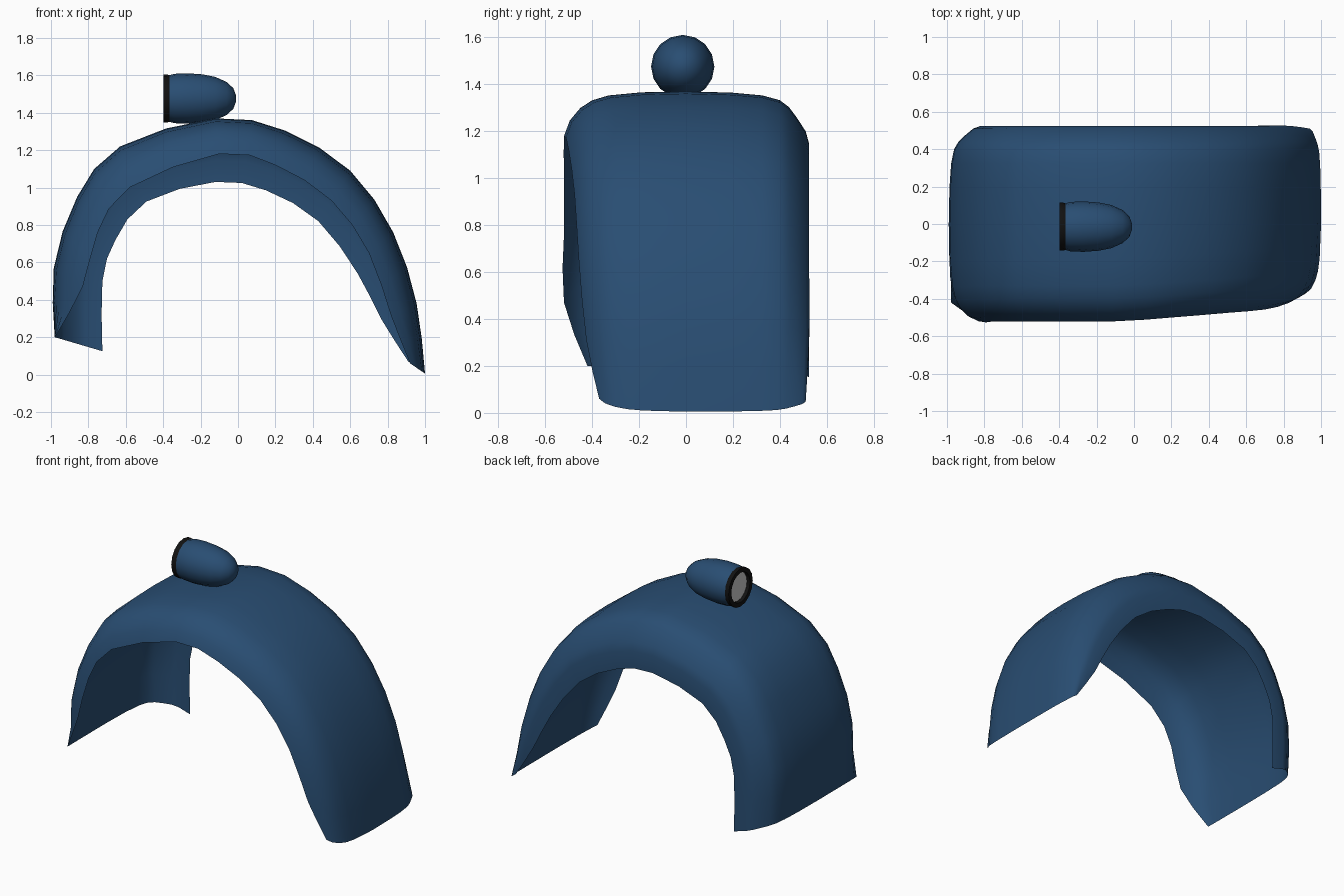
import bpy, bmesh, math
from mathutils import Vector

if "Cube" in bpy.data.objects:
    bpy.data.objects.remove(bpy.data.objects["Cube"])


def material(name, rgb):
    m = bpy.data.materials.new(name)
    m.diffuse_color = (*rgb, 1)
    m.use_nodes = True
    m.node_tree.nodes["Principled BSDF"].inputs["Base Color"].default_value = m.diffuse_color
    return m


def make_object(name, verts, faces, mat=None, angle=40):
    me = bpy.data.meshes.new(name)
    me.from_pydata(verts, [], faces)
    bm = bmesh.new()
    bm.from_mesh(me)
    bmesh.ops.remove_doubles(bm, verts=bm.verts, dist=0.0005)
    bmesh.ops.recalc_face_normals(bm, faces=bm.faces)
    top = max(bm.faces, key=lambda f: f.calc_center_median().z)
    if top.normal.z < 0:
        bmesh.ops.reverse_faces(bm, faces=bm.faces)
    bm.to_mesh(me)
    bm.free()
    ob = bpy.data.objects.new(name, me)
    bpy.context.collection.objects.link(ob)
    if mat:
        me.materials.append(mat)
    bpy.ops.object.select_all(action='DESELECT')
    ob.select_set(True)
    bpy.context.view_layer.objects.active = ob
    bpy.ops.object.shade_smooth_by_angle(angle=math.radians(angle))
    return ob


def grid_faces(rows, cols):
    return [(i * cols + j, i * cols + j + 1, (i + 1) * cols + j + 1, (i + 1) * cols + j)
            for i in range(rows - 1) for j in range(cols - 1)]


def spline(rows):
    # doubles the stations with Catmull-Rom midpoints
    rows = [Vector(r) for r in rows]
    out = []
    for i in range(len(rows) - 1):
        b, c = rows[i], rows[i + 1]
        a = rows[i - 1] if i else 2 * b - c
        d = rows[i + 2] if i + 2 < len(rows) else 2 * c - b
        out += [b, (9 * (b + c) - a - d) / 16]
    return out + [rows[-1]]


blue = material("blue_paint", (0.022, 0.075, 0.17))
black = material("black_rim", (0.006, 0.006, 0.006))

# Fender stations: crown x,z / front edge x,z,y / back edge x,z,y
stations = [
    (-0.98, 0.20, -0.978, 0.20, -0.42, -0.725, 0.125, 0.525),
    (-0.985, 0.57, -0.83, 0.47, -0.52, -0.725, 0.50, 0.525),
    (-0.86, 0.95, -0.75, 0.76, -0.52, -0.655, 0.72, 0.525),
    (-0.63, 1.22, -0.58, 1.00, -0.52, -0.49, 0.925, 0.525),
    (-0.12, 1.37, -0.10, 1.18, -0.52, -0.12, 1.03, 0.525),
    (0.25, 1.305, 0.20, 1.12, -0.50, 0.15, 0.985, 0.525),
    (0.60, 1.09, 0.50, 0.93, -0.475, 0.43, 0.82, 0.525),
    (0.83, 0.76, 0.70, 0.65, -0.457, 0.64, 0.54, 0.525),
    (0.955, 0.38, 0.82, 0.31, -0.425, 0.77, 0.29, 0.525),
    (1.0, 0.005, 0.92, 0.06, -0.37, 0.91, 0.07, 0.51),
]
# Cross-section: distance in from the edge, depth as a fraction of the skirt
front_sec = [(0, 1), (0.025, 0.65), (0.07, 0.37), (0.12, 0.2), (0.19, 0.09), (0.33, 0.02)]
back_sec = [(0.33, 0.015), (0.2, 0.05), (0.125, 0.11), (0.085, 0.2), (0.05, 0.34),
            (0.015, 0.5), (0, 0.66), (0, 1)]

rings = spline(stations)
verts = []
for s in rings:
    px, pz, fx, fz, fy, bx, bz, by = s
    for d, t in front_sec:
        verts.append((px + (fx - px) * t, fy + d, pz + (fz - pz) * t))
    verts.append((px, 0, pz))
    for d, t in back_sec:
        verts.append((px + (bx - px) * t, by - d, pz + (bz - pz) * t))
cols = len(front_sec) + 1 + len(back_sec)
make_object("fender_shell", verts, grid_faces(len(rings), cols), blue, 50)


def lathe(name, profile, mat=None, n=16):
    # revolves (x, radius) about the lamp axis
    vs = [(x, -0.014 + r * math.cos(2 * math.pi * k / n), 1.476 + r * math.sin(2 * math.pi * k / n))
          for x, r in profile for k in range(n + 1)]
    make_object(name, vs, grid_faces(len(profile), n + 1), mat)


# Bullet-shaped marker lamp on the crown
lathe("lamp_body", [(-0.37, 0.124), (-0.34, 0.132), (-0.27, 0.135), (-0.19, 0.129), (-0.12, 0.115),
                    (-0.06, 0.088), (-0.025, 0.055), (-0.012, 0.02), (-0.01, 0)], blue)
lathe("lamp_rim", [(-0.365, 0.124), (-0.38, 0.129), (-0.398, 0.129), (-0.398, 0.1), (-0.375, 0.096)], black)
lathe("lamp_lens", [(-0.377, 0.098), (-0.38, 0.05), (-0.382, 0)])
